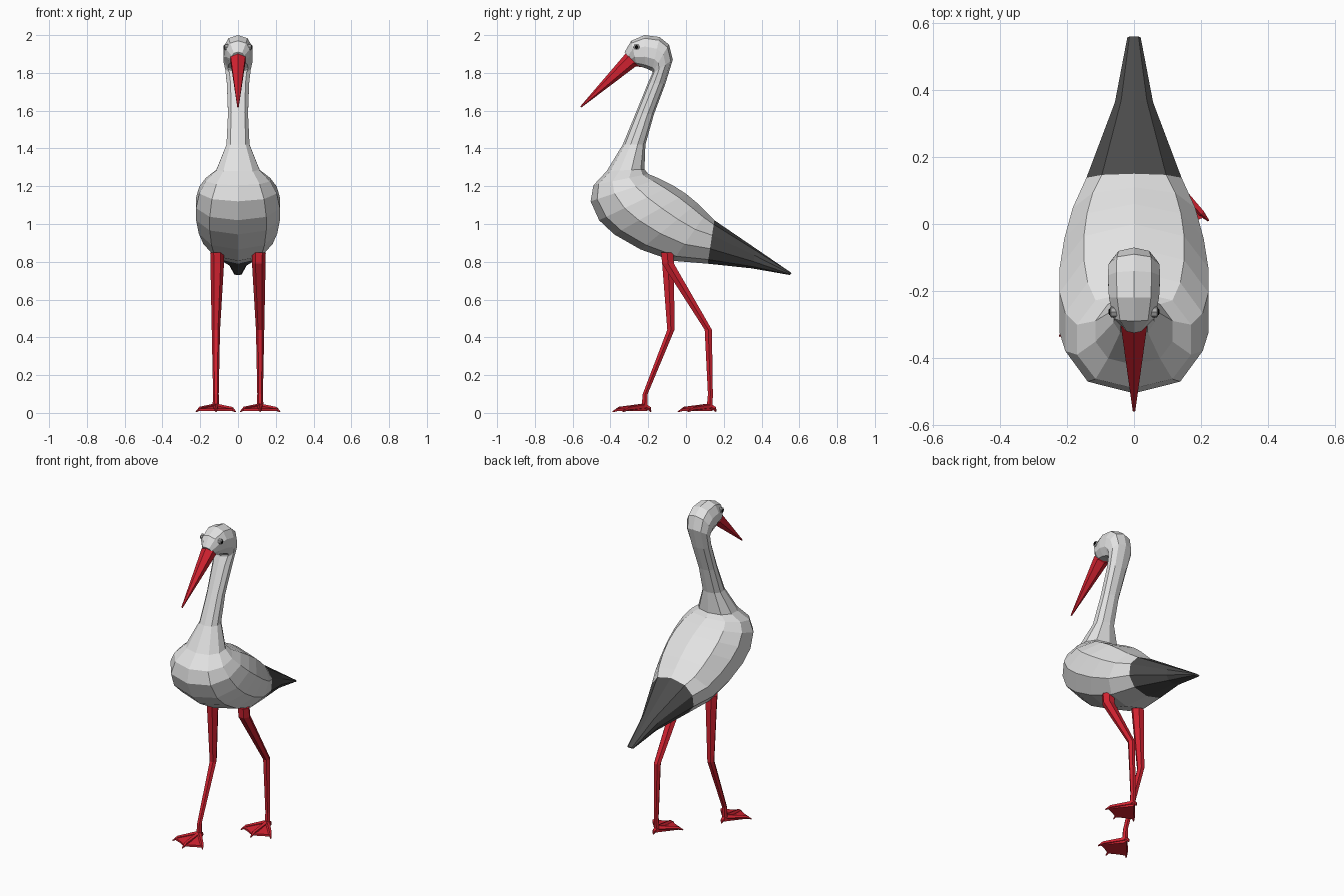
import bpy, bmesh, math
from mathutils import Vector

if "Cube" in bpy.data.objects:
    bpy.data.objects.remove(bpy.data.objects["Cube"])


def material(name, rgb):
    m = bpy.data.materials.new(name)
    m.diffuse_color = (*rgb, 1)
    m.use_nodes = True
    m.node_tree.nodes["Principled BSDF"].inputs["Base Color"].default_value = m.diffuse_color
    return m


WHITE = material("white plumage", (0.76, 0.76, 0.76))
DARK = material("dark tail feathers", (0.07, 0.07, 0.07))
RED = material("red", (0.65, 0.016, 0.03))
BLACK = material("black pupil", (0.005, 0.005, 0.005))
GREY = material("eye grey", (0.4, 0.4, 0.4))


def skin(name, rings, mats, rule=None):
    """Join closed rings of points into one capped, flat-shaded mesh."""
    bm = bmesh.new()
    loops = [[bm.verts.new(p) for p in r] for r in rings]
    n = len(loops[0])
    for a, b in zip(loops, loops[1:]):
        for i in range(n):
            j = (i + 1) % n
            bm.faces.new((a[i], a[j], b[j], b[i]))
    bm.faces.new(loops[0])
    bm.faces.new(loops[-1])
    bmesh.ops.recalc_face_normals(bm, faces=bm.faces)
    if rule:
        for f in bm.faces:
            f.material_index = rule(f)
    me = bpy.data.meshes.new(name)
    bm.to_mesh(me)
    bm.free()
    for m in mats:
        me.materials.append(m)
    ob = bpy.data.objects.new(name, me)
    bpy.context.collection.objects.link(ob)
    return ob


def section(by, bz, fy, fz, w, n=10, power=0.82):
    """Rounded cross-section between a back point and a front point."""
    pts = []
    for i in range(n):
        a = 2 * math.pi * i / n
        c, s = math.cos(a), math.sin(a)
        x = math.copysign(abs(s) ** power, s) * w / 0.96 if abs(s) > 1e-6 else 0
        pts.append((x, (by + fy) / 2 + (by - fy) / 2 * c,
                    (bz + fz) / 2 + (bz - fz) / 2 * c))
    return pts


def tube(name, path, mat, n=6, flat=False):
    """Tapered tube along (x, y, z, radius) points; flat keeps rings level."""
    rings = []
    for k, (x, y, z, r) in enumerate(path):
        lo, hi = path[max(k - 1, 0)], path[min(k + 1, len(path) - 1)]
        d = Vector(hi[:3]) - Vector(lo[:3])
        if flat:
            u, v = Vector((1, 0, 0)), Vector((0, 1, 0))
        else:
            u = d.cross(Vector((0, 0, 1))).normalized()
            v = u.cross(d).normalized()
        rings.append([Vector((x, y, z)) + r * (u * math.cos(t) + v * math.sin(t))
                      for t in (2 * math.pi * i / n for i in range(n))])
    return skin(name, rings, [mat])


# head, neck, body and tail: back point, front point, half width
BODY = [
    (-.325, 1.91, -.28, 1.85, .032),
    (-.29, 1.97, -.262, 1.84, .062),
    (-.22, 2.0, -.215, 1.825, .075),
    (-.14, 1.99, -.18, 1.81, .078),
    (-.09, 1.95, -.177, 1.803, .076),
    (-.07, 1.87, -.18, 1.795, .068),
    (-.11, 1.74, -.20, 1.75, .059),
    (-.17, 1.58, -.265, 1.59, .053),
    (-.215, 1.42, -.335, 1.42, .061),
    (-.22, 1.29, -.42, 1.28, .115),
    (-.20, 1.265, -.49, 1.205, .17),
    (-.14, 1.24, -.505, 1.12, .205),
    (-.07, 1.205, -.46, 1.02, .222),
    (0.0, 1.16, -.38, .945, .222),
    (.06, 1.11, -.24, .865, .208),
    (.11, 1.06, -.07, .805, .183),
    (.15, 1.02, .115, .79, .142),
    (.37, .87, .35, .765, .057),
    (.56, .74, .55, .73, .02),
]
skin("body_and_neck", [section(*r) for r in BODY], [WHITE, DARK],
     lambda f: int(f.calc_center_median().y > 0.14))

# beak
skin("beak", [section(-.28, 1.915, -.235, 1.83, .034, 6),
              section(-.32, 1.902, -.265, 1.835, .042, 6),
              section(-.56, 1.622, -.555, 1.616, .004, 6)], [RED])

# eyes
for side, label in ((1, "right"), (-1, "left")):
    for part, r, x, mat in (("eye", .017, .067, GREY), ("pupil", .010, .071, BLACK)):
        rings = [[(side * (x + dx), -.262 + r * k * math.cos(t), 1.937 + r * k * math.sin(t))
                  for t in (math.pi * i / 4 for i in range(8))]
                 for dx, k in ((-.02, 1), (.002, 1), (.005, .6))]
        skin(f"{label}_{part}", rings, [mat])

# legs and webbed feet: side, knee y, ankle y
for side, label, knee, ankle in ((1, "rear", .118, .125), (-1, "forward", -.08, -.22)):
    x = side * .117
    tube(f"{label}_leg", [(side * .11, -.10, .85, .037), (side * .11, -.095, .79, .036),
                          (x, knee, .44, .022), (x, ankle + .004, .10, .015),
                          (x, ankle, .025, .018)], RED, 6, True)
    tips = [(-.105, -.115), (0, -.168), (.105, -.115)]
    for k, (dx, dy) in enumerate(tips + [(0, .034)]):
        tube(f"{label}_toe_{k + 1}",
             [(x, ankle, .035, .016), (x + dx * .8, ankle + dy * .8, .022, .011),
              (x + dx, ankle + dy, .006, .003)], RED, 5)
    # web between the front toes
    edge = [(0, .015), (-.095, -.104), (-.05, -.122), (0, -.15), (.05, -.122), (.095, -.104)]
    skin(f"{label}_foot_web",
         [[(x + dx, ankle + dy, z + (.022 if dy > 0 else 0) * top) for dx, dy in edge]
          for z, top in ((.010, 0), (.022, 1))], [RED])
